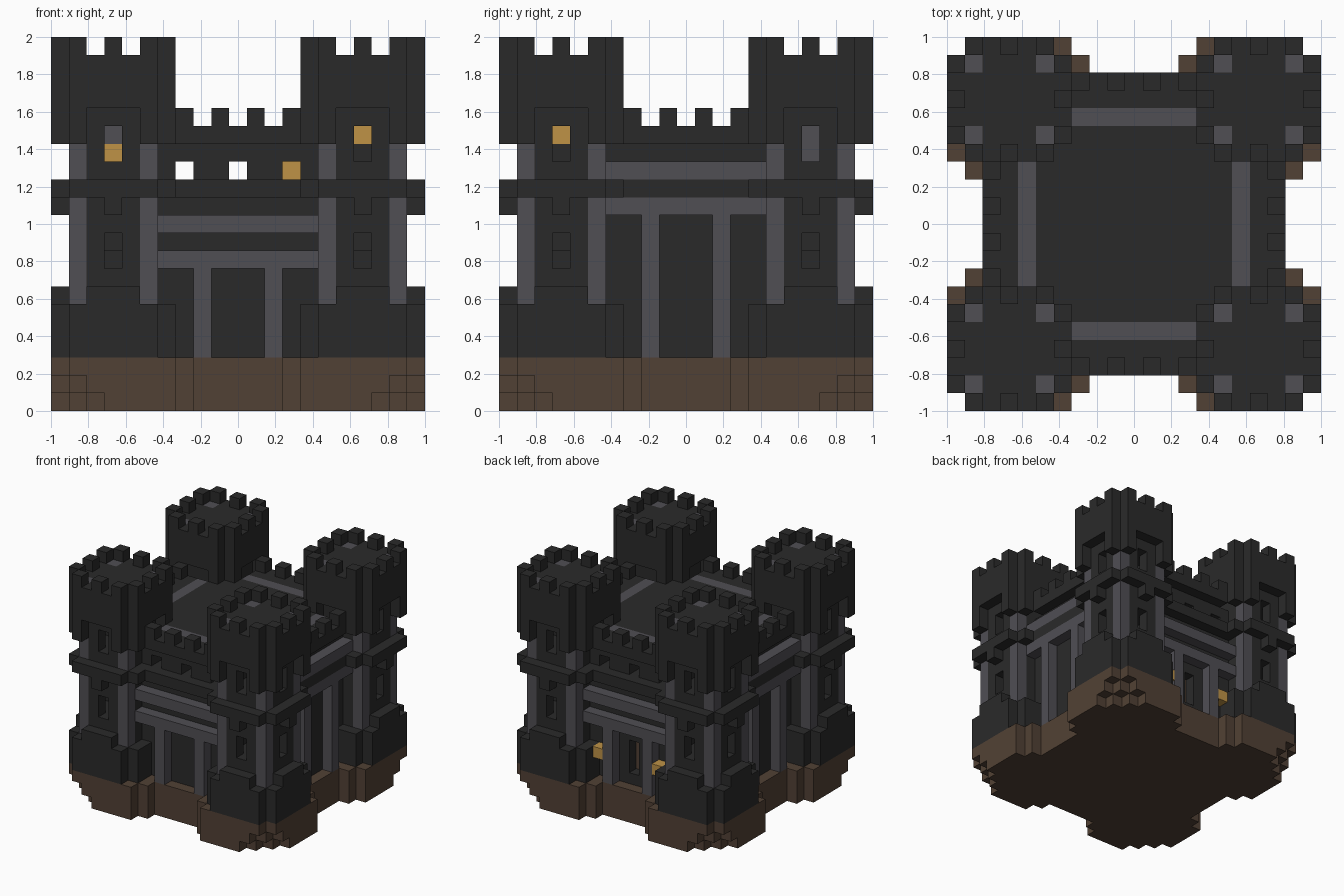
import bpy
import bmesh
from mathutils import Vector

cube = bpy.data.objects.get("Cube")
if cube:
    bpy.data.objects.remove(cube, do_unlink=True)

N = 21            # blocks along each side
U = 2 / N         # block size
grid = {}         # block position -> part name


def material(name, color):
    mat = bpy.data.materials.new(name)
    mat.use_nodes = True
    mat.diffuse_color = (*color, 1)
    bsdf = mat.node_tree.nodes["Principled BSDF"]
    bsdf.inputs["Base Color"].default_value = (*color, 1)
    bsdf.inputs["Roughness"].default_value = 0.9
    return mat


dark = material("dark stone", (0.023, 0.023, 0.023))
light = material("grey stone", (0.08, 0.077, 0.088))
brown = material("brown earth", (0.083, 0.053, 0.035))
gold = material("lamp gold", (0.52, 0.29, 0.062))


def fill(part, xs, ys, zs, mirror=True, swap=False):
    """Fill a range of blocks; part None carves them away."""
    for i in range(*xs):
        for j in range(*ys):
            spots = {(i, j)}
            if swap:
                spots |= {(j, i)}
            if mirror:
                spots |= {(N - 1 - a, b) for a, b in spots}
                spots |= {(a, N - 1 - b) for a, b in spots}
            for a, b in spots:
                for k in range(*zs):
                    if part:
                        grid[a, b, k] = part
                    else:
                        grid.pop((a, b, k), None)


def block(part, i, j, k):
    fill(part, (i, i + 1), (j, j + 1), (k, k + 1), mirror=False)


def octagon(part, zs):
    """Tower slice seven blocks wide with its corners left out."""
    fill(part, (0, 7), (1, 6), zs)
    fill(part, (1, 6), (0, 7), zs)


def corners(part, zs):
    """Four blocks at the corners of each tower shaft."""
    for i in (1, 5):
        for j in (1, 5):
            fill(part, (i, i + 1), (j, j + 1), zs)


# Earth base, stepped in below the outer corners
for k in range(3):
    for i in range(11):
        for j in range(11):
            lo, hi = min(i, j), max(i, j)
            if i + j >= 3 - k and (lo >= 2 or hi < 7 + lo):
                fill("earth_base", (i, i + 1), (j, j + 1), (k, k + 1))

# Keep: core, belt, roof slab
fill("keep", (3, 18), (3, 18), (3, 16))
fill("keep", (2, 19), (2, 19), (12, 13))
fill("keep", (2, 19), (2, 19), (15, 16))

# Wall bands and posts
for k in (8, 10):
    fill("wall_bands", (6, 15), (2, 3), (k, k + 1))
for k in (11, 13):
    fill("wall_bands", (2, 3), (6, 15), (k, k + 1))
fill("wall_posts", (8, 9), (2, 3), (3, 8))
fill("wall_posts", (2, 3), (8, 9), (3, 11))

# Roof strips and wall battlements
fill("roof_strips", (7, 14), (4, 5), (15, 16), swap=True)
for i in (7, 9):
    fill("wall_battlements", (i, i + 1), (2, 3), (16, 17), swap=True)

# Through slits of the upper wall, rear slit and lamps
for i in (7, 10, 13):
    fill(None, (i, i + 1), (0, N), (13, 14), mirror=False)
block("lamps", 13, 4, 13)
fill(None, (10, 11), (17, 18), (4, 7), mirror=False)
fill("rear_door", (10, 11), (16, 17), (4, 7), mirror=False)
for i in (7, 13):
    block("lamps", i, 18, 5)

# Towers: foot, shaft, corner columns, belt with corbels
octagon("tower_foot", (3, 6))
fill("tower_foot", (2, 5), (0, 6), (6, 7), swap=True)
fill("tower_shaft", (1, 6), (1, 6), (6, 15))
corners("tower_columns", (6, 15))
octagon("tower_belt", (12, 13))
for j in (0, 6):
    fill("tower_belt", (3, 4), (j, j + 1), (11, 12), swap=True)
for k in (11, 13):
    fill("wall_bands", (2, 3), (6, 15), (k, k + 1))

# Tower heads with arched openings, battlements and column caps
octagon("tower_head", (15, 20))
corners("column_caps", (19, 20))
for j in (0, 6):
    fill(None, (2, 5), (j, j + 1), (15, 17), swap=True)
    for i in (1, 3, 5):
        fill("tower_battlements", (i, i + 1), (j, j + 1), (20, 21), swap=True)

# Tower chambers and their windows
for k in (8, 14):
    fill(None, (2, 5), (2, 5), (k, k + 2))
    fill(None, (3, 4), (1, 2), (k, k + 2), swap=True)
    fill("tower_shaft", (3, 4), (3, 4), (k, k + 1))

# Lanterns and stone blocks inside the chambers
block("lamps", 3, 3, 14)
block("chamber_stones", 3, 3, 15)
block("lamps", 17, 3, 15)
block("chamber_stones", 17, 17, 14)
block("chamber_stones", 17, 17, 15)

colors = {"wall_bands": light, "wall_posts": light, "roof_strips": light,
          "tower_columns": light, "column_caps": light, "chamber_stones": light,
          "earth_base": brown, "rear_door": brown, "lamps": gold}

# Outer skin of every part
for part in sorted(set(grid.values())):
    bm = bmesh.new()
    for cell, name in grid.items():
        if name != part:
            continue
        center = Vector(cell) + Vector((0.5, 0.5, 0.5))
        for axis in range(3):
            for sign in (-1, 1):
                step = Vector((0, 0, 0))
                step[axis] = sign
                if tuple(int(c + s) for c, s in zip(cell, step)) in grid:
                    continue
                a = Vector((0, 0, 0))
                a[(axis + 1) % 3] = 0.5
                b = step.cross(a)
                mid = center + step * 0.5
                quad = (mid - a - b, mid + a - b, mid + a + b, mid - a + b)
                bm.faces.new([bm.verts.new((c.x * U - 1, c.y * U - 1, c.z * U))
                              for c in quad])
    bmesh.ops.remove_doubles(bm, verts=bm.verts, dist=U / 100)
    mesh = bpy.data.meshes.new(part)
    bm.to_mesh(mesh)
    bm.free()
    mesh.materials.append(colors.get(part, dark))
    bpy.context.collection.objects.link(bpy.data.objects.new(part, mesh))
